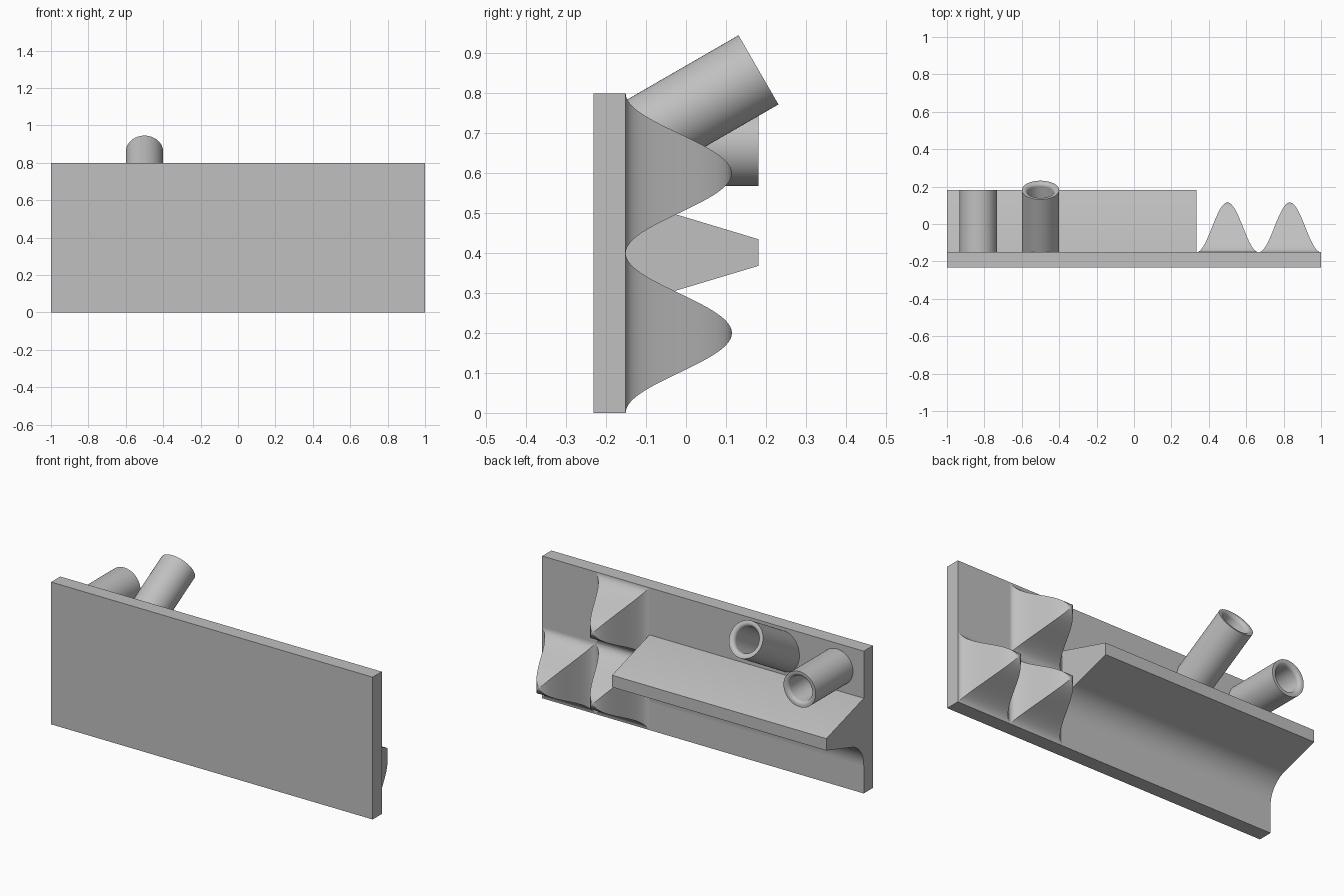
import bpy, bmesh, math
from mathutils import Vector

if "Cube" in bpy.data.objects:
    bpy.data.objects.remove(bpy.data.objects["Cube"])

BACK = -0.151          # rear surface of the wall panel
TIP = 0.181            # how far the shelf and straight tube reach

grey = bpy.data.materials.new("plain grey")
grey.diffuse_color = (0.53, 0.53, 0.53, 1)
grey.use_nodes = True
grey.node_tree.nodes["Principled BSDF"].inputs["Base Color"].default_value = grey.diffuse_color


def finish(name, bm, smooth=True):
    bmesh.ops.recalc_face_normals(bm, faces=bm.faces)
    mesh = bpy.data.meshes.new(name)
    bm.to_mesh(mesh)
    bm.free()
    mesh.materials.append(grey)
    ob = bpy.data.objects.new(name, mesh)
    bpy.context.collection.objects.link(ob)
    if smooth:
        bpy.ops.object.select_all(action='DESELECT')
        ob.select_set(True)
        bpy.context.view_layer.objects.active = ob
        bpy.ops.object.shade_smooth_by_angle(angle=math.radians(25))
    return ob


def extrude_x(name, profile, x0, x1, smooth):
    """Closed (y, z) outline swept along x."""
    bm = bmesh.new()
    face = bm.faces.new([bm.verts.new((x0, y, z)) for y, z in profile])
    geo = bmesh.ops.extrude_face_region(bm, geom=[face])["geom"]
    moved = [v for v in geo if isinstance(v, bmesh.types.BMVert)]
    bmesh.ops.translate(bm, verts=moved, vec=(x1 - x0, 0, 0))
    return finish(name, bm, smooth)


def bump(name, cx, cz, hx=1 / 6, hz=0.2, height=0.266, steps=28):
    """Four-sided bump: square rings following a cosine curve."""
    bm = bmesh.new()
    rings = []
    for i in range(steps):
        s = 1 - i / steps
        y = BACK + height * (0.5 + 0.5 * math.cos(math.pi * s))
        rings.append([bm.verts.new((cx + sx * hx * s, y, cz + sz * hz * s))
                      for sx, sz in ((-1, -1), (1, -1), (1, 1), (-1, 1))])
    peak = bm.verts.new((cx, BACK + height, cz))
    bm.faces.new(rings[0])
    for k in range(4):
        n = (k + 1) % 4
        for a, b in zip(rings, rings[1:]):
            bm.faces.new((a[k], a[n], b[n], b[k]))
        bm.faces.new((rings[-1][k], rings[-1][n], peak))
    # the diagonal ridges stay crisp
    bm.edges.ensure_lookup_table()
    for e in bm.edges:
        a, b = e.verts
        if abs(a.co.y - b.co.y) > 1e-6:
            e.smooth = False
    return finish(name, bm)


def tube(name, end, tilt, outer=0.1, inner=0.07, fillet=0.02, sides=64):
    """Open tube with a rounded inner rim, its foot cut to the panel."""
    d = Vector((0, math.cos(tilt), math.sin(tilt)))
    v = Vector((0, -math.sin(tilt), math.cos(tilt)))
    x = Vector((1, 0, 0))
    # (radius, offset along the axis); None means cut at the panel
    prof = [(outer, None), (outer, 0)]
    for i in range(7):
        a = math.pi / 2 * i / 6
        prof.append((inner + fillet * (1 - math.sin(a)),
                     -fillet * (1 - math.cos(a))))
    prof.append((inner, None))
    bm = bmesh.new()
    rings = []
    for r, s in prof:
        ring = []
        for k in range(sides):
            a = 2 * math.pi * k / sides
            p = Vector(end) + r * (math.cos(a) * x + math.sin(a) * v)
            t = (BACK - 0.005 - p.y) / d.y if s is None else s
            ring.append(bm.verts.new(p + t * d))
        rings.append(ring)
    for a, b in zip(rings, rings[1:] + rings[:1]):
        for k in range(sides):
            n = (k + 1) % sides
            bm.faces.new((a[k], a[n], b[n], b[k]))
    return finish(name, bm)


# Wall panel
extrude_x("wall_panel", [(-0.232, 0), (BACK, 0), (BACK, 0.8), (-0.232, 0.8)],
          -1, 1, False)

# Shelf: tapered ledge with a concave fillet underneath
slope = math.atan(0.3)
radius = 0.15
z_corner = 0.368 - 0.3 * (TIP - BACK)
reach = radius / math.tan((math.pi / 2 + slope) / 2)
cy, cz = BACK + radius, z_corner - reach
shelf = [(BACK - 0.01, 0.535), (BACK, 0.535), (TIP, 0.435), (TIP, 0.368)]
for i in range(17):
    a = math.pi / 2 + slope + (math.pi / 2 - slope) * i / 16
    shelf.append((cy + radius * math.cos(a), cz + radius * math.sin(a)))
shelf.append((BACK - 0.01, cz))
extrude_x("shelf", shelf, -1, 1 / 3, True)

# Bumps: three of the four cells beside the shelf
for name, px, pz in (("bump_inner_low", 0.5, 0.2),
                     ("bump_inner_high", 0.5, 0.6),
                     ("bump_outer_low", 5 / 6, 0.2)):
    bump(name, px, pz)

# Tubes: one straight, one tilted upward
tube("straight_tube", (-5 / 6, TIP, 0.668), 0)
tube("tilted_tube", (-0.5, 0.1815, 0.859), math.radians(30))
